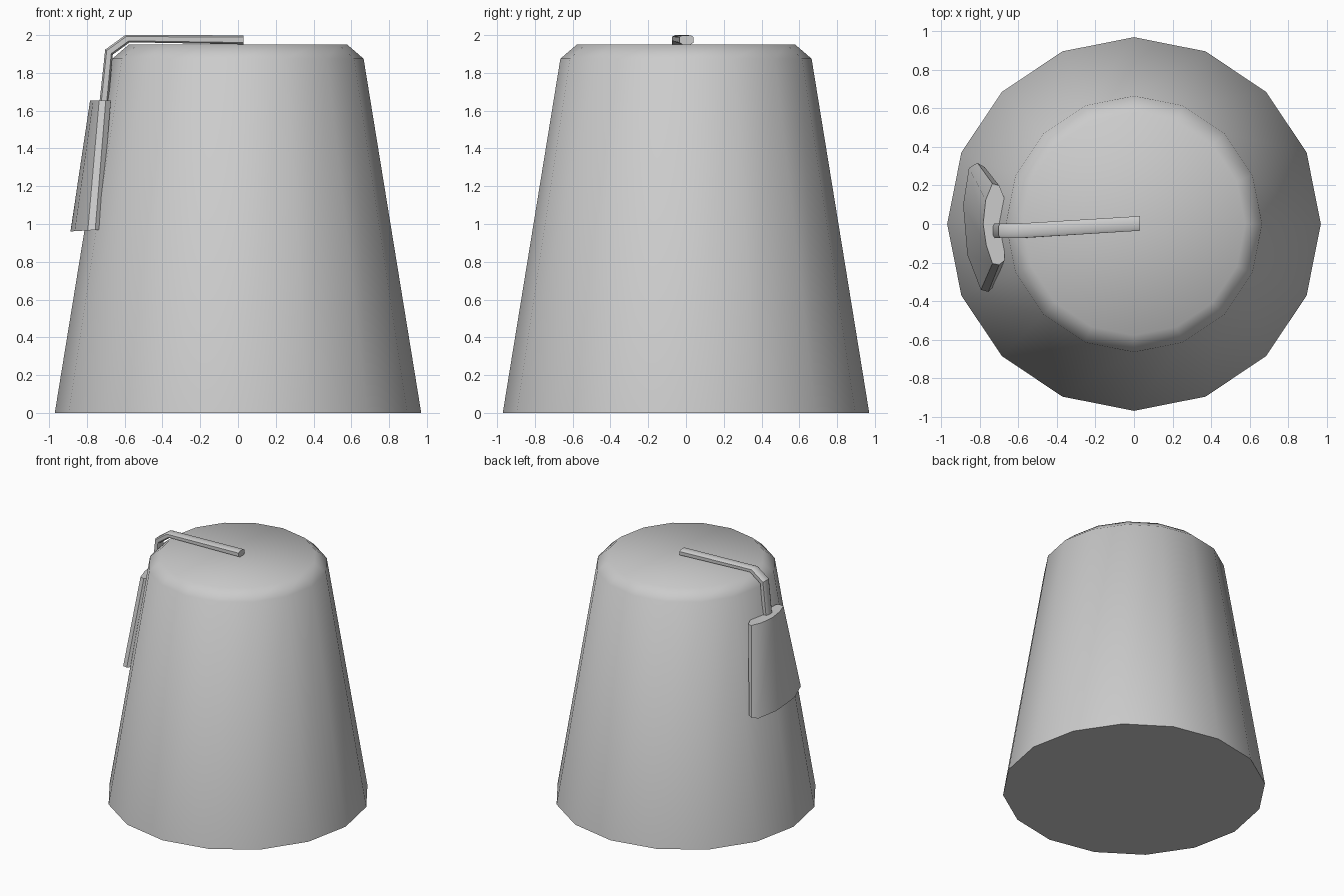
import bpy, bmesh, math
from mathutils import Vector

if "Cube" in bpy.data.objects:
    bpy.data.objects.remove(bpy.data.objects["Cube"])


def loft(name, loops, angle):
    """Bridge equal-length closed loops and cap both ends."""
    bm = bmesh.new()
    rings = [[bm.verts.new(p) for p in loop] for loop in loops]
    for a, b in zip(rings, rings[1:]):
        n = len(a)
        for i in range(n):
            j = (i + 1) % n
            bm.faces.new((a[i], a[j], b[j], b[i]))
    bm.faces.new(rings[0][::-1])
    bm.faces.new(rings[-1])
    bmesh.ops.recalc_face_normals(bm, faces=bm.faces)
    mesh = bpy.data.meshes.new(name)
    bm.to_mesh(mesh)
    bm.free()
    ob = bpy.data.objects.new(name, mesh)
    bpy.context.collection.objects.link(ob)
    bpy.ops.object.select_all(action='DESELECT')
    ob.select_set(True)
    bpy.context.view_layer.objects.active = ob
    bpy.ops.object.shade_smooth_by_angle(angle=math.radians(angle))
    return ob


def ring(r, z, n=16):
    return [(r * math.cos(math.tau * i / n), r * math.sin(math.tau * i / n), z)
            for i in range(n)]


# Tapered felt body with a chamfered crown
loft("hat_body", [ring(0.97, 0), ring(0.665, 1.875), ring(0.578, 1.95)], 60)

# Cord running over the crown and down the side
path = [(0.03, 0.003, 1.975), (-0.585, -0.035, 1.981),
        (-0.683, -0.035, 1.91), (-0.712, -0.035, 1.62)]
widths = [(0, 1), (0.12, 1), (0.85, 0.55), (1, 0.1)]   # section normal (x, z)
loops = []
for (x, y, z), (nx, nz) in zip(path, widths):
    n = Vector((-nx, 0, nz)).normalized() * 0.024
    if nx == 0.12:
        n = Vector((-0.012, 0, 0.019))
    c = Vector((x, y, z))
    side = Vector((0, 0.038, 0))
    loops.append([c + side * a + n * b for a, b in
                  ((1, 0.6), (0.6, 1), (-0.6, 1), (-1, 0.6),
                   (-1, -0.6), (-0.6, -1), (0.6, -1), (1, -0.6))])
loft("cord", loops, 40)

# Flared tassel hugging the side of the hat
top = [(-.70, .20), (-.735, .21), (-.77, .125), (-.783, 0), (-.767, -.11),
       (-.735, -.205), (-.70, -.212), (-.673, -.19), (-.67, 0), (-.675, .14)]
bottom = [(-.775, .295), (-.813, .318), (-.857, .29), (-.887, .1), (-.865, -.16),
          (-.795, -.342), (-.756, -.352), (-.73, -.326), (-.76, -.1), (-.765, .15)]
loft("tassel", [[(x, y, 0.97 - 0.1 * (x + 0.73) * -0.6) for x, y in bottom],
                [(x, y, 1.655) for x, y in top]], 40)
